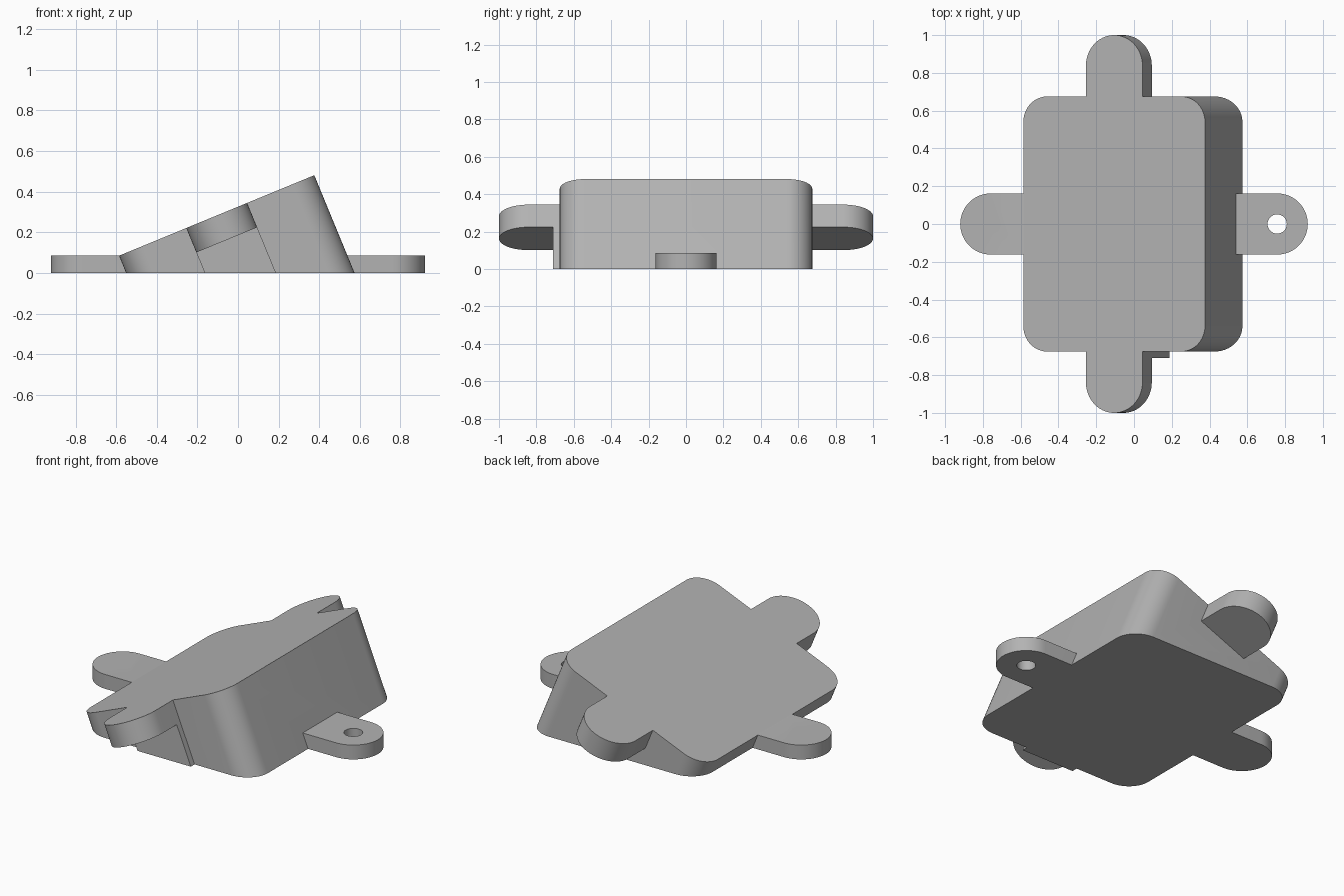
import bpy, bmesh
from math import pi, sin, cos, radians
from mathutils import Matrix, Vector

if "Cube" in bpy.data.objects:
    bpy.data.objects.remove(bpy.data.objects["Cube"])

TILT = radians(22.4)
HALF_U, HALF_Y, CORNER = 0.52, 0.675, 0.135    # tilted body outline
LUG_R, HOLE_R = 0.162, 0.051
TOP_FRAME = Matrix.Translation((-0.105, 0, 0.283)) @ Matrix.Rotation(-TILT, 4, 'Y')

grey = bpy.data.materials.new("plain grey")
grey.use_nodes = True
GREY = (0.45, 0.45, 0.45, 1)
grey.diffuse_color = GREY
grey.node_tree.nodes["Principled BSDF"].inputs["Base Color"].default_value = GREY


def arc(cx, cy, r, start, end, steps):
    angles = [start + (end - start) * i / steps for i in range(steps + 1)]
    return [(cx + r * cos(a), cy + r * sin(a)) for a in angles]


def prism(name, outline, low, high, frame, trim=False):
    """Extrude an outline from low to high in a frame; trim cuts it off at the ground."""
    bm = bmesh.new()
    face = bm.faces.new([bm.verts.new((x, y, low)) for x, y in outline])
    top = bmesh.ops.extrude_face_region(bm, geom=[face])["geom"]
    bmesh.ops.translate(bm, vec=Vector((0, 0, high - low)),
                        verts=[v for v in top if isinstance(v, bmesh.types.BMVert)])
    bm.transform(frame)
    if trim:
        cut = bmesh.ops.bisect_plane(bm, geom=bm.verts[:] + bm.edges[:] + bm.faces[:],
                                     plane_co=(0, 0, 0), plane_no=(0, 0, 1), clear_inner=True)
        rim = [e for e in cut["geom_cut"] if isinstance(e, bmesh.types.BMEdge)]
        bmesh.ops.holes_fill(bm, edges=rim, sides=0)
    bmesh.ops.recalc_face_normals(bm, faces=bm.faces[:])
    mesh = bpy.data.meshes.new(name)
    bm.to_mesh(mesh)
    bm.free()
    mesh.materials.append(grey)
    obj = bpy.data.objects.new(name, mesh)
    bpy.context.collection.objects.link(obj)
    return obj


def combine(target, other, operation):
    """Apply a boolean and discard the second solid."""
    mod = target.modifiers.new("join", 'BOOLEAN')
    mod.operation, mod.object, mod.solver = operation, other, 'EXACT'
    bpy.context.view_layer.objects.active = target
    bpy.ops.object.modifier_apply(modifier=mod.name)
    bpy.data.objects.remove(other)


def lug(name, inner, centre, low, high, frame):
    """Round-ended mounting tab along +x with a screw hole."""
    outline = [(inner, -LUG_R)] + arc(centre, 0, LUG_R, -pi / 2, pi / 2, 32) + [(inner, LUG_R)]
    tab = prism(name, outline, low, high, frame)
    hole = arc(centre, 0, HOLE_R, 0, 2 * pi, 32)[:-1]
    combine(tab, prism("screw_hole", hole, low - 0.05, high + 0.05, frame), 'DIFFERENCE')
    return tab


# Wedge body: rounded slab on the tilted plane, cut at the ground
outline = []
for k, (sx, sy) in enumerate([(1, 1), (-1, 1), (-1, -1), (1, -1)]):
    outline += arc(sx * (HALF_U - CORNER), sy * (HALF_Y - CORNER), CORNER,
                   k * pi / 2, (k + 1) * pi / 2, 12)
body = prism("wedge_housing", outline, -1.2, 0, TOP_FRAME, trim=True)

# Tilted lugs front and back, flush with the sloping top
for name, turn in (("back_lug", pi / 2), ("front_lug", -pi / 2)):
    combine(body, lug(name, 0.6, 0.838, -0.13, 0, TOP_FRAME @ Matrix.Rotation(turn, 4, 'Z')), 'UNION')

# Shallow rib under the front lug, down to the ground
rib = [(-LUG_R, -0.71), (LUG_R, -0.71), (LUG_R, -0.6), (-LUG_R, -0.6)]
combine(body, prism("front_rib", rib, -1.0, -0.06, TOP_FRAME, trim=True), 'UNION')

# Flat ground lugs left and right
for name, turn in (("left_lug", 0), ("right_lug", pi)):
    combine(body, lug(name, 0.46, 0.758, 0, 0.085, Matrix.Rotation(turn, 4, 'Z')), 'UNION')

bpy.ops.object.select_all(action='DESELECT')
body.select_set(True)
bpy.context.view_layer.objects.active = body
bpy.ops.object.shade_smooth_by_angle(angle=radians(30))
